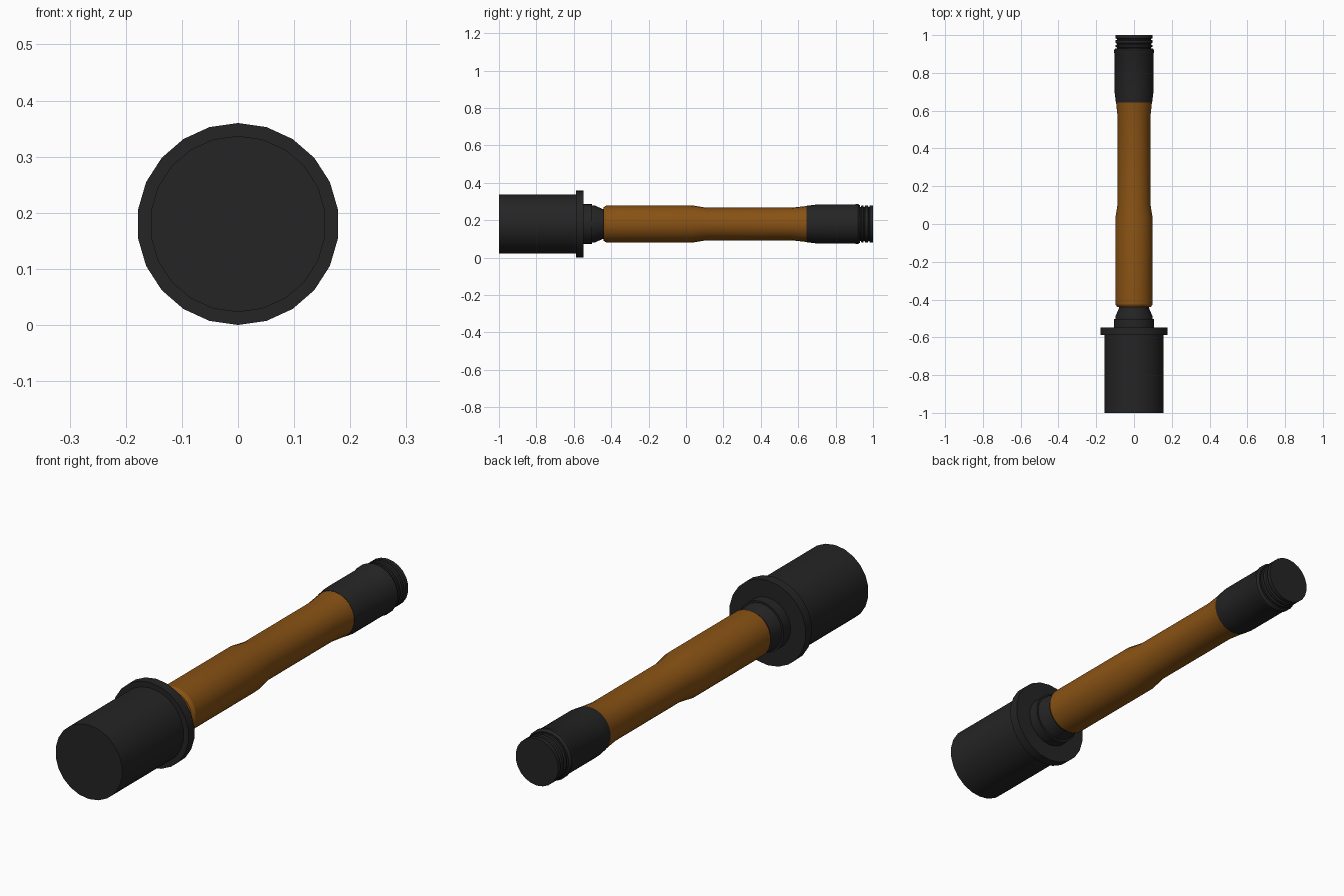
import bpy, bmesh, math

cube = bpy.data.objects.get("Cube")
if cube:
    bpy.data.objects.remove(cube, do_unlink=True)

SIDES = 22
AXIS_Z = 0.18


def material(name, rgb, roughness):
    mat = bpy.data.materials.new(name)
    mat.use_nodes = True
    color = (*rgb, 1)
    mat.diffuse_color = color
    bsdf = mat.node_tree.nodes["Principled BSDF"]
    bsdf.inputs["Base Color"].default_value = color
    bsdf.inputs["Roughness"].default_value = roughness
    return mat


def turned(name, profile, mat):
    """Turn a (y, radius) profile around the long axis and cap both ends."""
    bm = bmesh.new()
    rings = []
    for y, r in profile:
        ring = []
        for i in range(SIDES):
            a = math.tau * i / SIDES
            ring.append(bm.verts.new((r * math.sin(a), y, AXIS_Z + r * math.cos(a))))
        rings.append(ring)
    for lower, upper in zip(rings, rings[1:]):
        for i in range(SIDES):
            j = (i + 1) % SIDES
            bm.faces.new((lower[i], lower[j], upper[j], upper[i]))
    bm.faces.new(rings[0])
    bm.faces.new(rings[-1])
    bmesh.ops.recalc_face_normals(bm, faces=bm.faces)
    mesh = bpy.data.meshes.new(name)
    bm.to_mesh(mesh)
    bm.free()
    mesh.materials.append(mat)
    obj = bpy.data.objects.new(name, mesh)
    bpy.context.collection.objects.link(obj)
    bpy.ops.object.select_all(action='DESELECT')
    obj.select_set(True)
    bpy.context.view_layer.objects.active = obj
    bpy.ops.object.shade_smooth_by_angle(angle=math.radians(30))
    return obj


metal = material("dark metal", (0.018, 0.018, 0.018), 0.6)
wood = material("brown wood", (0.25, 0.085, 0.007), 0.7)

# Head canister, its rim and the neck behind it
turned("head", [(-1, 0.157), (-0.585, 0.157)], metal)
turned("head_rim", [(-0.588, 0.18), (-0.547, 0.18)], metal)
turned("collar", [(-0.55, 0.108), (-0.502, 0.108)], metal)
turned("neck", [(-0.505, 0.1), (-0.49, 0.1), (-0.445, 0.08), (-0.43, 0.08)], metal)

# Wooden handle: thick front grip stepping down to a slimmer shaft
turned("handle", [(-0.44, 0.09), (-0.425, 0.1), (0.03, 0.1), (0.11, 0.087),
                  (0.56, 0.087), (0.645, 0.096)], wood)

# Metal sleeve at the back end
turned("sleeve", [(0.643, 0.097), (0.69, 0.103), (0.9, 0.103), (0.908, 0.107),
                  (0.92, 0.107), (0.93, 0.1)], metal)

# Ridged screw cap
ridges = [(0.928, 0.092)]
for start, end in ((0.935, 0.947), (0.955, 0.972), (0.98, 1.0)):
    ridges += [(start, 0.092), (start + 0.003, 0.1), (end, 0.1)]
    if end < 1:
        ridges.append((end + 0.003, 0.092))
turned("screw_cap", ridges, metal)
